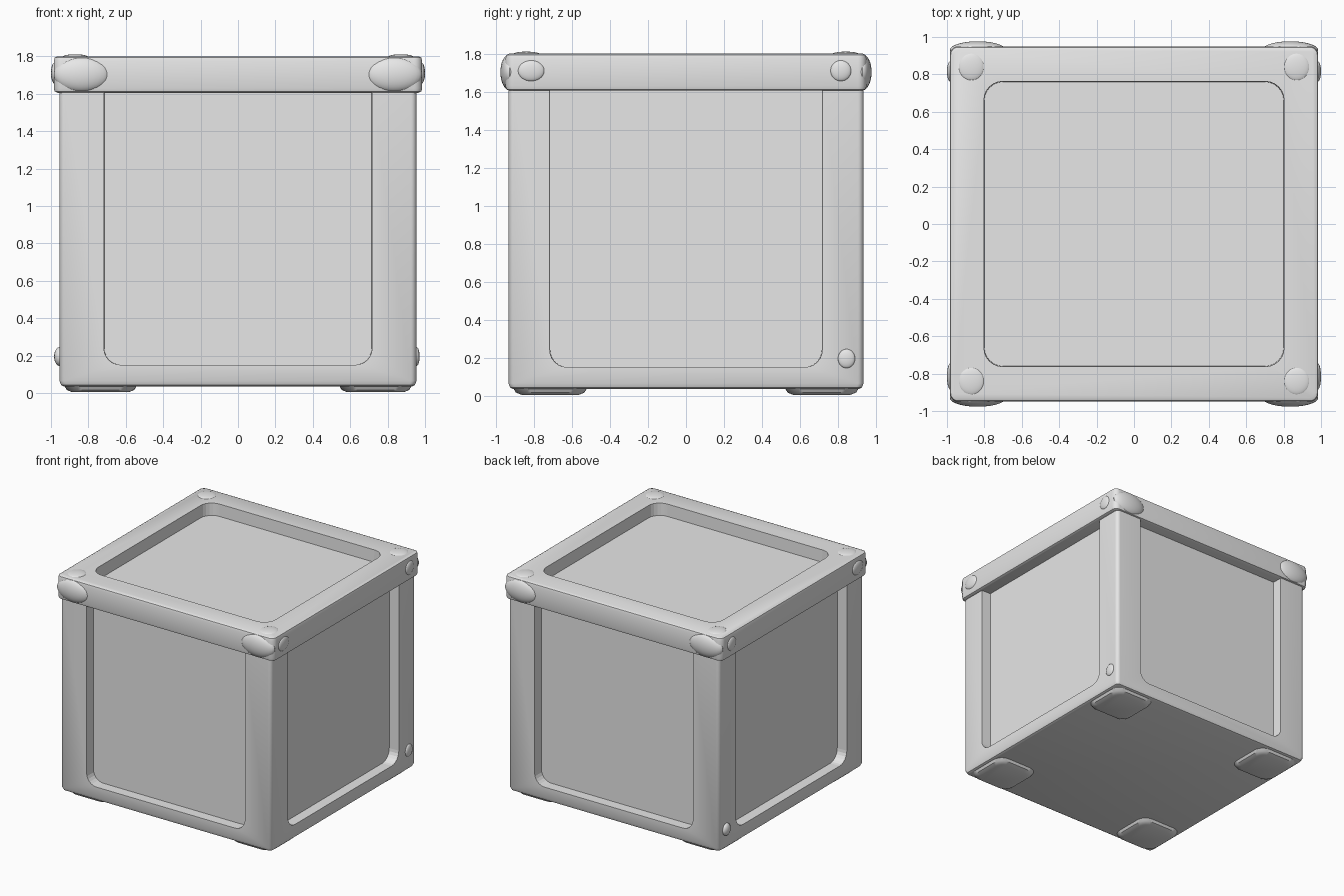
import bpy, bmesh, math
from mathutils import Matrix, Vector

if "Cube" in bpy.data.objects:
    bpy.data.objects.remove(bpy.data.objects["Cube"])

grey = bpy.data.materials.new("light grey")
grey.diffuse_color = (0.8, 0.8, 0.8, 1)
grey.use_nodes = True
grey.node_tree.nodes["Principled BSDF"].inputs["Base Color"].default_value = grey.diffuse_color


def finish(bm, name):
    bmesh.ops.recalc_face_normals(bm, faces=bm.faces)
    me = bpy.data.meshes.new(name)
    bm.to_mesh(me)
    bm.free()
    ob = bpy.data.objects.new(name, me)
    bpy.context.collection.objects.link(ob)
    me.materials.append(grey)
    return ob


def rounded_rect(hx, hy, r, steps=6):
    pts = []
    for i, (sx, sy) in enumerate([(1, 1), (-1, 1), (-1, -1), (1, -1)]):
        for k in range(steps + 1):
            a = math.radians(90 * (i + k / steps))
            pts.append((sx * (hx - r) + r * math.cos(a), sy * (hy - r) + r * math.sin(a)))
    return pts


def prism(name, rings, matrix=Matrix()):
    """Loft through rounded rectangles given as (half x, half y, radius, z)."""
    bm = bmesh.new()
    loops = [[bm.verts.new(matrix @ Vector((x, y, z))) for x, y in rounded_rect(hx, hy, r)]
             for hx, hy, r, z in rings]
    n = len(loops[0])
    for a, b in zip(loops, loops[1:]):
        for i in range(n):
            bm.faces.new((a[i], a[(i + 1) % n], b[(i + 1) % n], b[i]))
    bm.faces.new(loops[0])
    bm.faces.new(loops[-1])
    return finish(bm, name)


def cut(ob, cutter):
    m = ob.modifiers.new("recess", 'BOOLEAN')
    m.operation, m.solver, m.object = 'DIFFERENCE', 'EXACT', cutter
    cutter.hide_render = True
    cutter.hide_set(True)


def bump(name, centre, radii):
    bm = bmesh.new()
    bmesh.ops.create_uvsphere(bm, u_segments=28, v_segments=16, radius=1)
    bmesh.ops.transform(bm, matrix=Matrix.Translation(centre) @ Matrix.Diagonal((*radii, 1)),
                        verts=bm.verts)
    return finish(bm, name)


def shade(ob):
    bpy.ops.object.select_all(action='DESELECT')
    ob.select_set(True)
    bpy.context.view_layer.objects.active = ob
    bpy.ops.object.shade_smooth_by_angle(angle=math.radians(35))


solids = []

# Crate body with rounded bottom edge
body = prism("body", [(0.93, 0.91, 0.03, 0.035), (0.945, 0.925, 0.03, 0.042),
                      (0.955, 0.935, 0.03, 0.065), (0.955, 0.935, 0.03, 1.63)])
solids.append(body)

# Side recesses, running up under the lid
for i in range(4):
    face = 0.935 if i % 2 == 0 else 0.955
    m = (Matrix.Rotation(i * math.pi / 2, 4, 'Z') @ Matrix.Translation((0, -face, 0.95))
         @ Matrix.Rotation(math.pi / 2, 4, 'X'))
    cut(body, prism("side_recess_cutter", [(0.715, 0.80, 0.09, -0.085), (0.72, 0.80, 0.09, 0.1)], m))

# Lid with softened edges and a sunken top panel
lid = prism("lid", [(0.965, 0.93, 0.03, 1.605), (0.98, 0.945, 0.04, 1.612), (0.985, 0.95, 0.045, 1.63),
                    (0.985, 0.95, 0.045, 1.775), (0.98, 0.945, 0.04, 1.793), (0.965, 0.93, 0.03, 1.80)])
cut(lid, prism("lid_recess_cutter", [(0.80, 0.76, 0.1, 1.70), (0.805, 0.765, 0.1, 1.9)]))
solids.append(lid)

# Corner details
for sx in (-1, 1):
    for sy in (-1, 1):
        solids.append(prism("foot", [(0.15, 0.15, 0.07, 0.0), (0.18, 0.18, 0.08, 0.012),
                                     (0.21, 0.21, 0.09, 0.06)],
                            Matrix.Translation((sx * 0.735, sy * 0.715, 0.004))))
        solids.append(bump("lid_corner_pad", (sx * 0.835, sy * 0.93, 1.703), (0.15, 0.047, 0.094)))
        solids.append(bump("lid_top_stud", (sx * 0.87, sy * 0.84, 1.795), (0.07, 0.075, 0.016)))
        r = 0.07 if sy < 0 else 0.055
        solids.append(bump("lid_side_stud", (sx * 0.982, sy * 0.815, 1.71), (0.018, r, 0.055)))
    # Low stud near the back of each side
    solids.append(bump("low_side_stud", (sx * 0.955, 0.845, 0.195),
                       (0.028 if sx < 0 else 0.016, 0.045, 0.05)))

for ob in solids:
    shade(ob)
